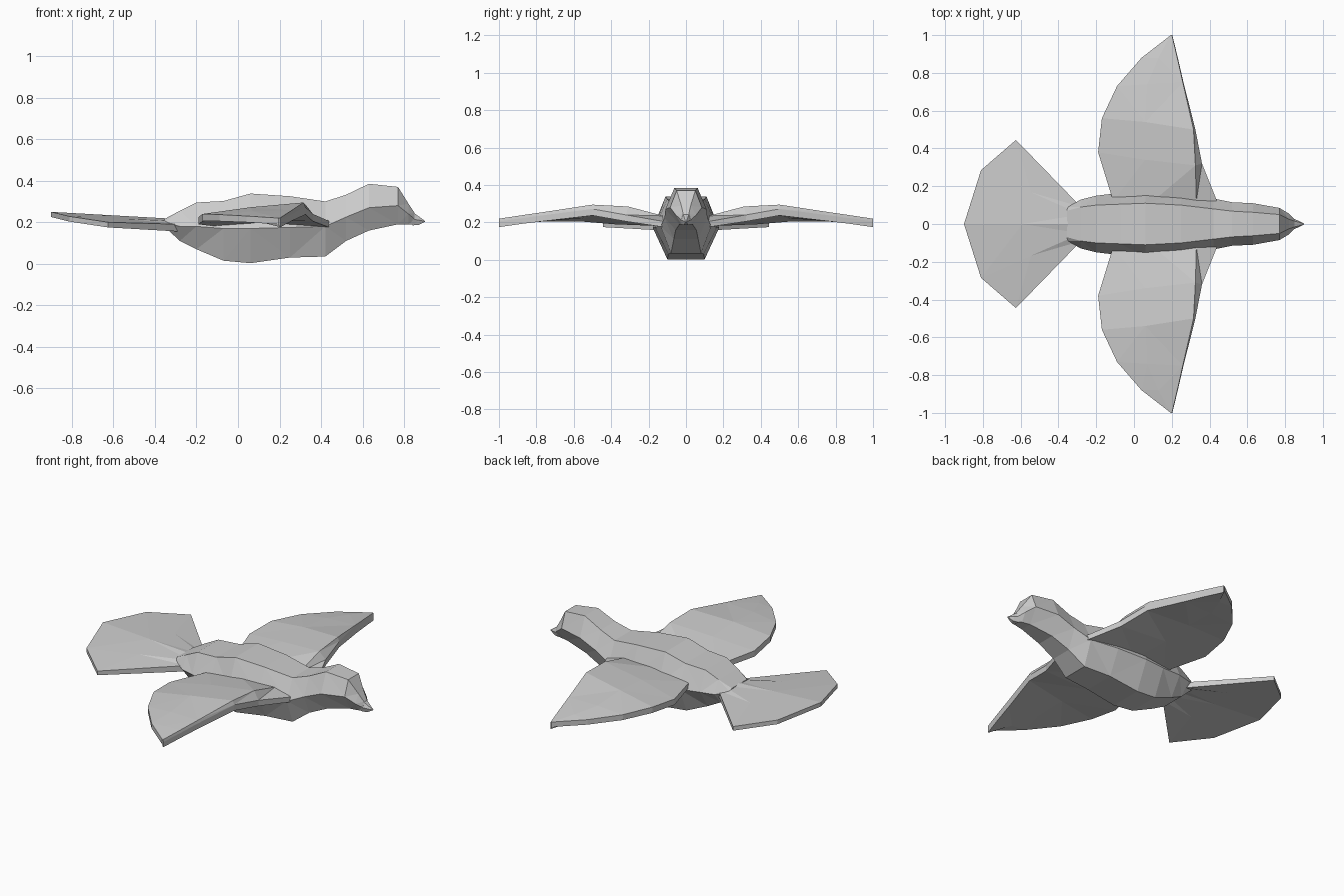
import bpy, bmesh


def loft(name, rings, mirror=False):
    """Skin closed rings of equal point count and cap the ends."""
    bm = bmesh.new()
    rows = [[bm.verts.new(p) for p in r] for r in rings]
    n = len(rows[0])
    for a, b in zip(rows, rows[1:]):
        for i in range(n):
            j = (i + 1) % n
            bm.faces.new((a[i], a[j], b[j], b[i]))
    bm.faces.new(rows[0])
    bm.faces.new(rows[-1])
    bmesh.ops.remove_doubles(bm, verts=bm.verts, dist=0.0005)
    bmesh.ops.triangulate(bm, faces=bm.faces)
    bmesh.ops.recalc_face_normals(bm, faces=bm.faces)
    me = bpy.data.meshes.new(name)
    bm.to_mesh(me)
    bm.free()
    ob = bpy.data.objects.new(name, me)
    bpy.context.collection.objects.link(ob)
    if mirror:
        m = ob.modifiers.new("mirror", 'MIRROR')
        m.use_axis = (False, True, False)
        m.use_mirror_merge = False
    return ob


# Body and head: x, then (half width, z) at top, middle, bottom
def section(x, tw, tz, mw, mz, bw, bz):
    return [(x, tw, tz), (x, mw, mz), (x, bw, bz),
            (x, -bw, bz), (x, -mw, mz), (x, -tw, tz)]


body = [
    (-0.355, .07, .215, .09, .20, .07, .18),
    (-0.28, .09, .255, .13, .18, .07, .11),
    (-0.20, .10, .295, .15, .18, .08, .07),
    (-0.07, .105, .302, .165, .17, .095, .015),
    (0.06, .11, .338, .177, .17, .10, .003),
    (0.25, .10, .325, .165, .175, .095, .03),
    (0.42, .08, .30, .135, .18, .08, .035),
    (0.52, .068, .332, .115, .225, .065, .11),
    (0.63, .062, .385, .11, .27, .055, .16),
    (0.77, .05, .37, .085, .28, .035, .19),
    (0.82, .025, .29, .055, .24, .025, .19),
    (0.85, .015, .245, .026, .215, .015, .188),
]
loft("body", [section(*s) for s in body])

# Beak
loft("beak", [section(0.84, .018, .25, .03, .215, .018, .185),
              section(0.87, .01, .228, .018, .21, .01, .187),
              section(0.90, .002, .206, .003, .204, .002, .202)])

# Wings: leading edge, ridge, mid chord and trailing edge, with thickness
stations = [
    ((.44, .12, .205), (.33, .12, .235), (.10, .12, .235), (-.11, .12, .21), .03),
    ((.36, .32, .24), (.325, .31, .285), (.06, .34, .26), (-.19, .38, .225), .035),
    ((.325, .50, .272), (.315, .50, .295), (.06, .54, .272), (-.17, .56, .24), .035),
    ((.262, .75, .24), (.258, .75, .257), (.07, .74, .253), (-.09, .73, .237), .032),
    ((.232, .88, .222), (.229, .88, .238), (.13, .88, .237), (.04, .88, .23), .03),
    ((.203, 1., .205), (.201, 1., .22), (.198, 1., .22), (.195, 1., .22), .03),
]
wing = []
for lead, ridge, mid, trail, t in stations:
    low = [(p[0], p[1], p[2] - d) for p, d in
           ((trail, t), (mid, t * 1.4), (lead, t))]
    wing.append([lead, ridge, mid, trail] + low)
loft("wing", wing, mirror=True)

# Tail fan: each spoke runs from the rump to the feathered rim
spokes = [((-.28, -.09, .19), (-.625, -.445, .20)),
          ((-.28, -.05, .205), (-.81, -.285, .228)),
          ((-.28, 0, .215), (-.90, 0, .25)),
          ((-.28, .05, .205), (-.81, .285, .228)),
          ((-.28, .09, .19), (-.625, .445, .20))]
tail = []
for a, b in spokes:
    m = tuple((p + q) / 2 for p, q in zip(a, b))
    tail.append([a, m, b] + [(p[0], p[1], p[2] - d) for p, d in
                             ((b, .025), (m, .03), (a, .035))])
loft("tail", tail)
